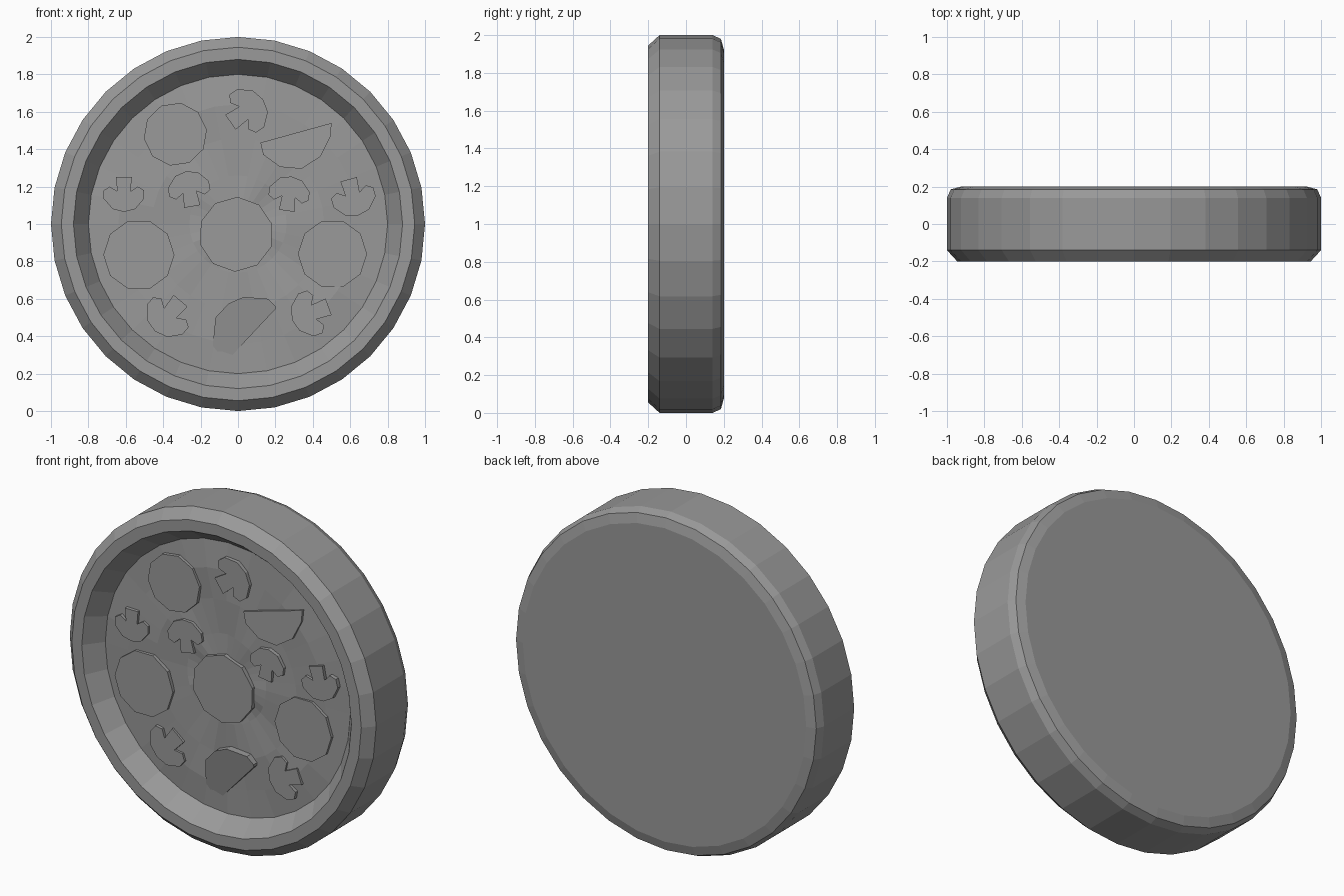
import bpy, bmesh, math, random

if "Cube" in bpy.data.objects:
    bpy.data.objects.remove(bpy.data.objects["Cube"])

random.seed(4)
SEG = 32

grey = bpy.data.materials.new("dark_grey")
grey.diffuse_color = (0.32, 0.32, 0.32, 1)
grey.use_nodes = True
grey.node_tree.nodes["Principled BSDF"].inputs["Base Color"].default_value = grey.diffuse_color


# Flat-shaded object from a bmesh
def finish(name, bm):
    bmesh.ops.recalc_face_normals(bm, faces=bm.faces[:])
    me = bpy.data.meshes.new(name)
    bm.to_mesh(me)
    bm.free()
    me.materials.append(grey)
    ob = bpy.data.objects.new(name, me)
    bpy.context.collection.objects.link(ob)


# Dish: lathe around the y axis, (radius, y) from the back to the recess edge
profile = [(0.925, 0.2), (0.98, 0.185), (1.0, 0.14), (1.0, -0.14),
           (0.945, -0.2), (0.88, -0.2), (0.80, -0.095)]
# Uneven floor rings inside the recess
floor_radii = [0.64, 0.46, 0.26]

bm = bmesh.new()
rings = []
for r, y in profile + [(r, None) for r in floor_radii]:
    ring = []
    for i in range(SEG):
        a = 2 * math.pi * i / SEG
        yy = y
        if y is None:
            # Gentle bumps, about five around each ring
            yy = -0.104 + 0.006 * math.sin(5 * a + 9 * r) + random.uniform(-0.002, 0.002)
        ring.append(bm.verts.new((r * math.sin(a), yy, 1 + r * math.cos(a))))
    rings.append(ring)
for lo, hi in zip(rings, rings[1:]):
    for i in range(SEG):
        j = (i + 1) % SEG
        bm.faces.new((lo[i], lo[j], hi[j], hi[i]))
bm.faces.new(rings[0])
centre = bm.verts.new((0, -0.105, 1))
for i in range(SEG):
    bm.faces.new((rings[-1][i], rings[-1][(i + 1) % SEG], centre))
finish("crust_and_base", bm)


# Flat topping cut from an (x, z) outline, optionally tilted
def topping(name, pts, front=-0.13, tilt=0.0):
    zc = sum(p[1] for p in pts) / len(pts)
    bm = bmesh.new()
    f = [bm.verts.new((x, front - tilt * (z - zc), z)) for x, z in pts]
    b = [bm.verts.new((x, -0.06, z)) for x, z in pts]
    bm.faces.new(f)
    bm.faces.new(b[::-1])
    for i in range(len(pts)):
        j = (i + 1) % len(pts)
        bm.faces.new((f[i], b[i], b[j], f[j]))
    finish(name, bm)


# Round slices
for x, z, r, turn, y in [(-0.53, 0.835, 0.19, 0, -0.122), (0.505, 0.84, 0.185, 0, -0.116),
                         (-0.335, 1.48, 0.17, 8, -0.122), (-0.01, 0.945, 0.2, 16, -0.127)]:
    topping("sausage_slice",
            [(x + r * math.cos(math.radians(36 * i + turn)),
              z + r * math.sin(math.radians(36 * i + turn))) for i in range(10)], front=y)

# Mushroom slices: half outline mirrored, cap pointing up
half = [(0.042, -0.085), (0.036, -0.01), (0.075, -0.035), (0.108, -0.015),
        (0.108, 0.03), (0.06, 0.085)]
mushroom = half + [(0, 0.1)] + [(-x, z) for x, z in reversed(half)]
for x, z, heading, s in [(0.04, 1.6, 35, 1.15), (-0.61, 1.165, -90, 1.0),
                         (-0.26, 1.18, 100, 1.03), (0.272, 1.155, 82, 1.0),
                         (0.615, 1.15, -75, 1.08), (-0.37, 0.515, -130, 1.15),
                         (0.395, 0.525, 200, 1.12)]:
    a = math.radians(heading - 90)
    c, n = math.cos(a) * s, math.sin(a) * s
    topping("mushroom_slice",
            [(x + c * u - n * v, z + n * u + c * v) for u, v in mushroom], front=-0.122)

# Half-round pepper pieces
topping("pepper_upper", [(0.12, 1.435), (0.135, 1.37), (0.225, 1.305), (0.34, 1.295),
                         (0.44, 1.36), (0.495, 1.47), (0.5, 1.54)], front=-0.122, tilt=-0.05)
topping("pepper_lower", [(0.2, 0.56), (0.16, 0.6), (0.03, 0.61), (-0.05, 0.575),
                         (-0.12, 0.5), (-0.135, 0.35), (-0.08, 0.28), (-0.03, 0.3), (0.2, 0.545)],
        front=-0.128, tilt=0.16)
